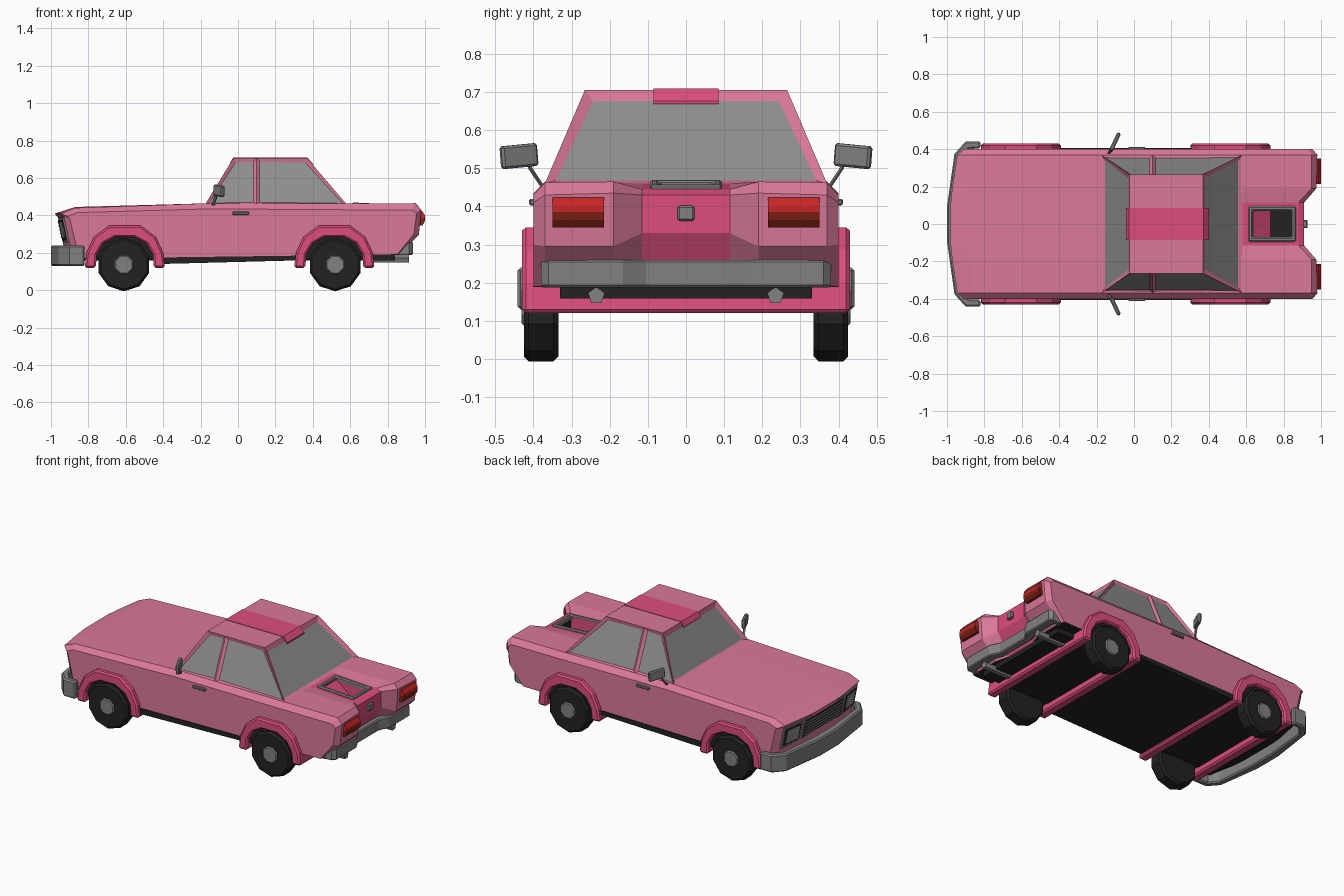
import bpy, bmesh, math
from mathutils import Vector, Matrix

if "Cube" in bpy.data.objects:
    bpy.data.objects.remove(bpy.data.objects["Cube"])

def material(name, rgb):
    m = bpy.data.materials.new(name)
    m.diffuse_color = (*rgb, 1)
    m.use_nodes = True
    m.node_tree.nodes["Principled BSDF"].inputs["Base Color"].default_value = m.diffuse_color
    return m

PINK = material("body pink", (0.70, 0.19, 0.32))
ROSE = material("deep pink", (0.72, 0.075, 0.21))
GREY = material("metal grey", (0.22, 0.22, 0.22))
GLASS = material("glass grey", (0.27, 0.27, 0.27))
BLACK = material("rubber black", (0.016, 0.016, 0.016))
RED = material("light red", (0.58, 0.018, 0.018))
DARKRED = material("dark red", (0.20, 0.015, 0.006))

def finish(name, bm, mats):
    bmesh.ops.recalc_face_normals(bm, faces=bm.faces)
    me = bpy.data.meshes.new(name)
    bm.to_mesh(me)
    bm.free()
    for m in mats:
        me.materials.append(m)
    ob = bpy.data.objects.new(name, me)
    bpy.context.collection.objects.link(ob)
    return ob

def loft_bm(loops, cyclic=False):
    bm = bmesh.new()
    rows = [[bm.verts.new(p) for p in lp] for lp in loops]
    n = len(rows[0])
    for i in range(len(rows) - (0 if cyclic else 1)):
        a, b = rows[i], rows[(i + 1) % len(rows)]
        for k in range(n):
            bm.faces.new((a[k], a[(k + 1) % n], b[(k + 1) % n], b[k]))
    if not cyclic:
        bm.faces.new(rows[0])
        bm.faces.new(rows[-1])
    return bm

def loft(name, loops, mat, cyclic=False, bevel=0):
    ob = finish(name, loft_bm(loops, cyclic), [mat])
    if bevel:
        b = ob.modifiers.new("bevel", 'BEVEL')
        b.width, b.segments = bevel, 1
        b.limit_method, b.angle_limit = 'ANGLE', math.radians(60)
    return ob

def box(name, x, y, z, mat, bevel=0):
    return loft(name, [[(x[0], y[0], h), (x[1], y[0], h), (x[1], y[1], h), (x[0], y[1], h)] for h in z], mat, bevel=bevel)

def side_prism(name, pts, y0, y1, mat, bevel=0):
    return loft(name, [[(x, y, z) for x, z in pts] for y in (y0, y1)], mat, bevel=bevel)

def plan_band(name, outer, inner, z0, z1, mat, cyclic=False, bevel=0):
    return loft(name, [[(*o, z0), (*o, z1), (*i, z1), (*i, z0)] for o, i in zip(outer, inner)], mat, cyclic, bevel)

def circle(r, n, cx=0, cy=0, a0=0):
    return [(cx + r * math.cos(a0 + 2 * math.pi * k / n), cy + r * math.sin(a0 + 2 * math.pi * k / n)) for k in range(n)]

def both(half):
    return half + [(x, -y) for x, y in reversed(half)]

# Body: lengthwise profiles lofted across the width
centre = [(-.92, .17), (-.963, .39), (-.98, .41), (-.87, .445), (-.15, .465), (.58, .46), (.88, .445), (.91, .43), (.91, .33), (.84, .19)]
inner = [(-.915, .17), (-.955, .39), (-.972, .41), (-.87, .445), (-.15, .465), (.58, .463), (.95, .465), (.975, .435), (.965, .295), (.86, .19)]
outer = [(-.88, .17), (-.93, .39), (-.945, .41), (-.87, .44), (-.15, .465), (.58, .463), (.95, .463), (.98, .43), (.967, .295), (.86, .19)]
side = [(-.85, .17), (-.90, .385), (-.91, .395), (-.86, .415), (-.15, .435), (.58, .43), (.93, .43), (.955, .41), (.94, .30), (.85, .19)]
cols = [(.115, centre), (.19, inner), (.37, outer), (.4, side)]
cols = [(-y, p) for y, p in reversed(cols)] + cols
body = finish("body", loft_bm([[(x, y, z) for x, z in p] for y, p in cols]), [PINK, ROSE, BLACK])

# Opening in the rear deck
cutter = side_prism("deck_cutter", [(.635, .5), (.635, .45), (.73, .37), (.845, .37), (.845, .5)], -.07, .07, BLACK)
cutter.hide_render = True
cut = body.modifiers.new("cut", 'BOOLEAN')
cut.operation, cut.object, cut.solver = 'DIFFERENCE', cutter, 'EXACT'
bpy.context.view_layer.objects.active = body
bpy.ops.object.modifier_apply(modifier="cut")
bpy.data.objects.remove(cutter)
for f in body.data.polygons:
    c, n = f.center, f.normal
    well = .63 < c.x < .85 and abs(c.y) < .08 and (c.z < .385 or n.x < -.9)
    if n.z < -.9 or well:
        f.material_index = 2
    elif abs(c.y) < .117 and c.x > .57:
        f.material_index = 1
    else:
        f.material_index = 0

def rect(x0, x1, y):
    return [(x0, -y), (x1, -y), (x1, y), (x0, y)]
frame = plan_band("deck_frame", rect(-.127, .127, .095), rect(-.105, .105, .07), -.02, .011, GREY, True, .006)
frame.matrix_world = Matrix.Translation((.738, 0, .452)) @ Matrix.Rotation(math.radians(2.9), 4, 'Y')

# Cabin with recessed windows
low = [(-.175, -.37, .46), (.10, -.37, .46), (.58, -.37, .46), (.58, .37, .46), (.10, .37, .46), (-.175, .37, .46)]
top = [(-.025, -.265, .706), (.10, -.265, .706), (.37, -.265, .706), (.37, .265, .706), (.10, .265, .706), (-.025, .265, .706)]
bm = loft_bm([low, top])
bmesh.ops.recalc_face_normals(bm, faces=bm.faces)
bm.normal_update()
walls = [f for f in bm.faces if len(f.verts) == 4]
for group, t in (([f for f in walls if abs(f.normal.y) > .5], .023), ([f for f in walls if abs(f.normal.y) < .5], .036)):
    bmesh.ops.inset_individual(bm, faces=group, thickness=t, depth=-.012)
    for f in group:
        f.material_index = 1
finish("cabin", bm, [PINK, GLASS])

# Roof stripe running over both headers
path = [(-.042, .682), (-.026, .709), (.371, .709), (.40, .677)]
loft("roof_stripe", [[(x, -.085, z), (x, .085, z), (x, .085, z - .008), (x, -.085, z - .008)] for x, z in path], ROSE)

# Chassis and sill
box("chassis", (-.86, .84), (-.33, .33), (.158, .2), BLACK)
side_prism("sill", [(-.42, .14), (.34, .16), (.34, .185), (-.42, .175)], -.405, .405, BLACK)

# Wheel arches, wells and wheels
arch_out = [(.215, .12), (.205, .20), (.165, .285), (.085, .345)]
arch_in = [(.155, .12), (.15, .19), (.115, .25), (.05, .285)]
mirror_x = lambda h: h + [(-x, z) for x, z in reversed(h)]
for end, ax, wx in (("front", -.605, -.61), ("rear", .515, .52)):
    loops = [[(ax + ox, -.43, oz), (ax + ox, .43, oz), (ax + ix, .43, iz), (ax + ix, -.43, iz)]
             for (ox, oz), (ix, iz) in zip(mirror_x(arch_out), mirror_x(arch_in))]
    loft(end + "_wheel_arch", loops, ROSE, bevel=.01)
    side_prism(end + "_wheel_well", [(ax + x * 1.01, max(z, .16) + .002) for x, z in mirror_x(arch_in)], -.404, .404, BLACK)
    for s in (-1, 1):
        side_prism(end + "_tyre", circle(.142, 10, wx, .136, math.pi / 10), s * .335, s * .425, BLACK, .012)
        side_prism(end + "_hub", circle(.053, 8, wx, .136, math.pi / 8), s * .40, s * .431, GREY, .006)

# Bumpers
plan_band("front_bumper", both([(-.82, .442), (-.90, .442), (-.96, .375), (-1.0, .09)]),
          both([(-.82, .405), (-.885, .40), (-.925, .35), (-.95, .08)]), .13, .24, GREY, bevel=.008)
plan_band("rear_bumper", both([(.86, .38), (.915, .38), (.935, .36), (.935, .165), (.905, .105)]),
          both([(.83, .35), (.87, .35), (.88, .34), (.88, .18), (.86, .12)]), .188, .26, GREY, bevel=.006)

# Front face fittings lie on the sloping nose
def nose(y, z, out):
    a = abs(y)
    x = -.963 + .008 * max(0, a - .115) / .075 if a < .19 else -.955 + .025 * (a - .19) / .18
    return (x + .046 * (.39 - z) / .22 - out, y, z)

def nose_plate(name, y0, y1, z0, z1, out, mat):
    quad = [(y0, z0), (y1, z0), (y1, z1), (y0, z1)]
    loft(name, [[nose(y, z, o) for y, z in quad] for o in (-.015, out)], mat)

for s in (-1, 1):
    nose_plate("headlight_frame", s * .21, s * .36, .255, .388, .008, GREY)
    nose_plate("headlight_surround", s * .222, s * .348, .267, .376, .010, BLACK)
    nose_plate("headlight", s * .235, s * .335, .28, .365, .014, GLASS)
nose_plate("grille_frame", -.19, .19, .255, .388, .008, GREY)
nose_plate("grille", -.178, .178, .267, .376, .010, BLACK)
for k in range(5):
    z = .278 + k * .02
    nose_plate("grille_slat", -.178, .178, z, z + .009, .013, GREY)

# Rear lights, latch and exhausts
box("boot_latch", (.90, .928), (-.022, .022), (.362, .402), GREY, .005)
for s in (-1, 1):
    side_prism("rear_light_top", [(.95, .385), (.95, .423), (.985, .423), (1.0, .40), (1.0, .385)], s * .215, s * .35, RED)
    side_prism("rear_light_bottom", [(.95, .385), (1.0, .385), (.998, .365), (.985, .345), (.95, .345)], s * .215, s * .35, DARKRED)
    loft("exhaust", [[(x, y, z) for y, z in circle(.023, 5, s * .235, .166, math.pi / 2)] for x in (.70, .915)], GREY)

    # Door handles and mirrors
    box("door_handle", (-.03, .06), (s * .395, s * .412), (.403, .42), GREY, .004)
    a, b = Vector((-.135, s * .375, .45)), Vector((-.115, s * .415, .51))
    loft("mirror_arm", [[p + Vector((dx, 0, dz)) for dx, dz in circle(.009, 5)] for p in (a, b)], GREY)
    head = box("mirror", (-.011, .011), (-.052, .052), (-.03, .03), GREY, .006)
    head.matrix_world = (Matrix.Translation((-.102, s * .438, .532)) @ Matrix.Rotation(-s * math.radians(25), 4, 'Z')
                         @ Matrix.Rotation(-s * math.radians(5), 4, 'X'))
